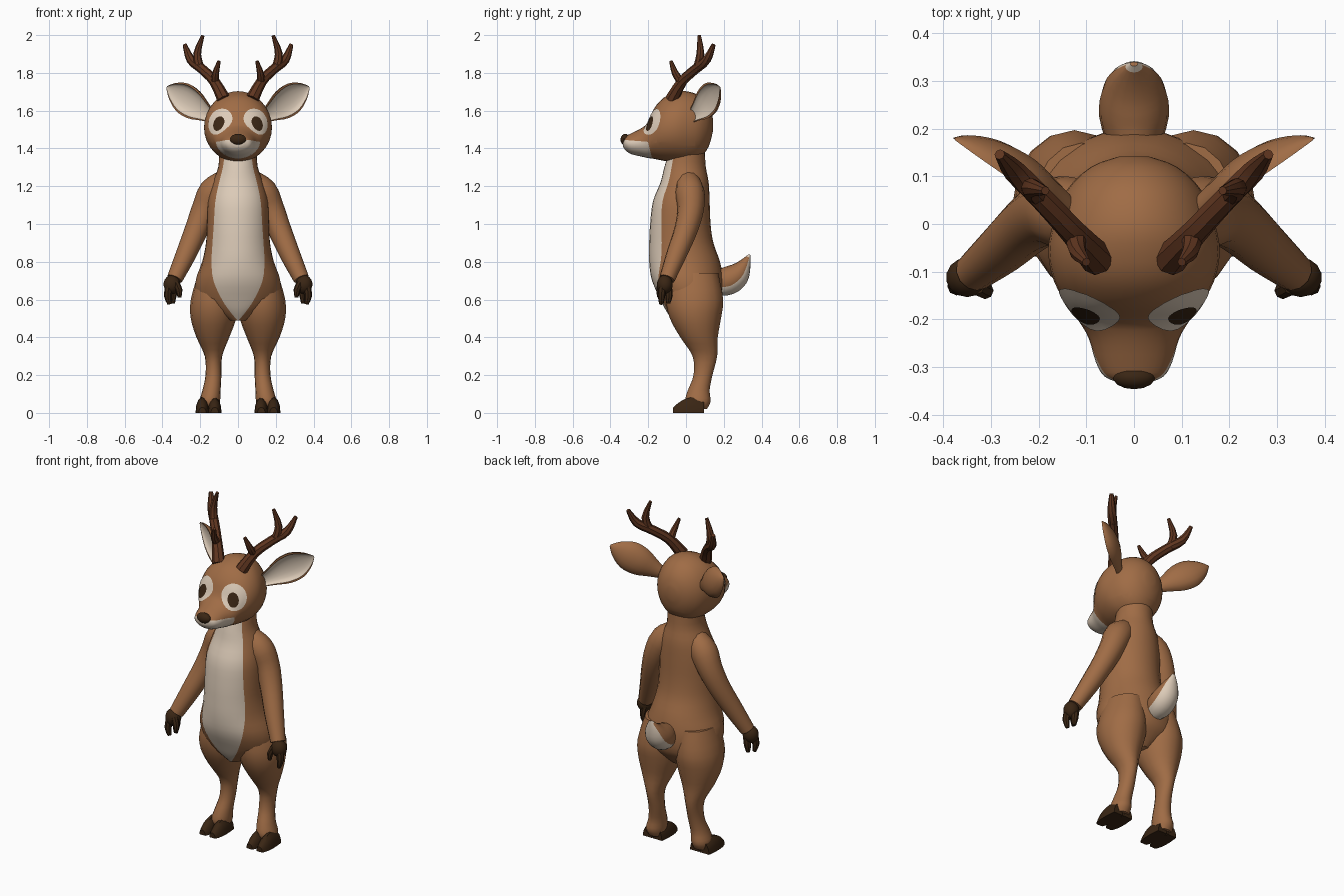
import bpy, bmesh
from math import sin, cos, pi, asin, radians
from mathutils import Vector
from mathutils.bvhtree import BVHTree

cube = bpy.data.objects.get("Cube")
if cube:
    bpy.data.objects.remove(cube, do_unlink=True)


def material(name, rgb):
    m = bpy.data.materials.new(name)
    m.use_nodes = True
    m.diffuse_color = (*rgb, 1)
    m.node_tree.nodes["Principled BSDF"].inputs["Base Color"].default_value = (*rgb, 1)
    return m


FUR = material("brown fur", (.35, .15, .06))
CREAM = material("cream fur", (.72, .6, .48))
ANTLER = material("antler brown", (.115, .036, .014))
DARK = material("dark hoof", (.042, .019, .007))


def make(name, bm, mats, mirror=False, angle=35, outward=True):
    if outward:
        bmesh.ops.recalc_face_normals(bm, faces=bm.faces)
    me = bpy.data.meshes.new(name)
    bm.to_mesh(me)
    bm.free()
    for m in mats:
        me.materials.append(m)
    me.shade_smooth()
    me.set_sharp_from_angle(angle=radians(angle))
    ob = bpy.data.objects.new(name, me)
    bpy.context.collection.objects.link(ob)
    if mirror:
        ob.modifiers.new("mirror", 'MIRROR').use_mirror_merge = False
    return ob


def smooth(rows, k=3):
    """Catmull-Rom interpolation of rows of numbers."""
    out = []
    for i in range(len(rows) - 1):
        a, b, c, d = rows[max(i - 1, 0)], rows[i], rows[i + 1], rows[min(i + 2, len(rows) - 1)]
        for s in range(k):
            t = s / k
            out.append([q + .5 * t * (r - p + t * (2 * p - 5 * q + 4 * r - w + t * (3 * (q - r) + w - p)))
                        for p, q, r, w in zip(a, b, c, d)])
    return out + [list(rows[-1])]


def loft(rings, rule=None, bm=None):
    """Skin closed rings of points and cap both ends."""
    bm = bm or bmesh.new()
    vs = [[bm.verts.new(p) for p in r] for r in rings]
    n = len(vs[0])
    for i in range(len(vs) - 1):
        for j in range(n):
            k = (j + 1) % n
            f = bm.faces.new((vs[i][j], vs[i][k], vs[i + 1][k], vs[i + 1][j]))
            f.material_index = rule(i, j) if rule else 0
    bm.faces.new(vs[0])
    bm.faces.new(vs[-1])
    return bm


def tube(rows, ref=(0, 1, 0), n=12, rule=None, bm=None, k=3):
    """Rows are x, y, z, radius and an optional second radius."""
    rows = smooth(rows, k)
    pts = [Vector(r[:3]) for r in rows]
    rings = []
    for i, r in enumerate(rows):
        t = (pts[min(i + 1, len(pts) - 1)] - pts[max(i - 1, 0)]).normalized()
        u = t.cross(Vector(ref)).normalized()
        v = u.cross(t)
        rings.append([pts[i] + u * r[3] * cos(2 * pi * j / n) + v * r[-1] * sin(2 * pi * j / n)
                      for j in range(n)])
    return loft(rings, rule, bm)


def ball(bm, centre, size):
    vs = bmesh.ops.create_uvsphere(bm, u_segments=14, v_segments=9, radius=1)["verts"]
    for v in vs:
        v.co = Vector(centre) + Vector(a * b for a, b in zip(v.co, size))


# torso: z, half width, front y, back y, half width of belly patch
TORSO = [(1.38, .10, -.09, .10, .07), (1.3, .105, -.115, .105, .08), (1.22, .135, -.135, .12, .1),
         (1.12, .16, -.175, .125, .12), (1.0, .165, -.19, .13, .128), (.9, .17, -.195, .145, .135),
         (.8, .19, -.195, .18, .14), (.7, .225, -.18, .198, .13), (.6, .22, -.135, .19, .085),
         (.54, .15, -.105, .15, .045), (.49, .05, -.07, .1, .004)]
rings = []
for z, a, yf, yb, w in smooth(TORSO):
    edge = asin(min(w / a, .95))
    angles = [-edge + 2 * edge * j / 8 for j in range(8)]
    angles += [edge + (2 * pi - 2 * edge) * j / 18 for j in range(18)]
    rings.append([(a * sin(t), (yf + yb) / 2 - (yb - yf) / 2 * cos(t), z) for t in angles])
make("torso", loft(rings, lambda i, j: int(j < 8)), [FUR, CREAM])

# legs: z, centre x, radius x, front y, back y
LEG = [(.74, .11, .1, -.09, .17), (.6, .125, .125, -.105, .197), (.5, .13, .12, -.085, .185),
       (.4, .133, .087, -.03, .168), (.3, .13, .046, .035, .165), (.2, .13, .042, .04, .14),
       (.12, .14, .048, .01, .125), (.06, .15, .055, -.005, .13), (.02, .15, .045, .02, .11)]
rings = [[(cx + rx * cos(pi * j / 8), (yf + yb) / 2 + (yb - yf) / 2 * sin(pi * j / 8), z)
          for j in range(16)] for z, cx, rx, yf, yb in smooth(LEG)]
make("legs", loft(rings), [FUR], True)

# cloven hooves: y, radius x, height
bm = bmesh.new()
for cx in (.123, .189):
    toe = smooth([(-.068, .02, .03), (-.03, .033, .062), (.03, .036, .085), (.095, .03, .06)], 2)
    loft([[(cx + rx * cos(pi * j / 7), y, max(0, h * sin(pi * j / 7))) for j in range(8)]
          for y, rx, h in toe], bm=bm)
make("hooves", bm, [DARK], True)

# arms and hands
make("arms", tube([(.07, .01, 1.23, .06), (.13, .02, 1.17, .078), (.175, .025, 1.08, .07),
                   (.22, 0, .97, .062), (.275, -.05, .84, .054), (.335, -.1, .71, .042)]),
     [FUR], True)
bm = bmesh.new()
ball(bm, (.35, -.112, .68), (.045, .042, .05))
for finger in ([(.335, -.095, .67, .02), (.345, -.09, .62, .02), (.345, -.095, .58, .011)],
               [(.365, -.125, .67, .021), (.372, -.13, .62, .02), (.362, -.13, .575, .011)],
               [(.33, -.13, .69, .019), (.312, -.14, .65, .018), (.31, -.142, .612, .01)]):
    tube(finger, n=8, bm=bm, k=2)
make("hands", bm, [DARK], True)

# head: y, half width, bottom z, top z
HEAD = [(.142, .03, 1.49, 1.56), (.12, .09, 1.41, 1.625), (.07, .142, 1.345, 1.68),
        (0, .17, 1.325, 1.703), (-.06, .18, 1.328, 1.695), (-.12, .168, 1.335, 1.667),
        (-.17, .14, 1.345, 1.61), (-.205, .115, 1.35, 1.535), (-.24, .095, 1.358, 1.505),
        (-.29, .08, 1.37, 1.48), (-.32, .062, 1.39, 1.465), (-.333, .03, 1.41, 1.45)]
bm = loft([[(w * sin(pi * j / 16), y, (lo + hi) / 2 + (hi - lo) / 2 * cos(pi * j / 16))
            for j in range(32)] for y, w, lo, hi in smooth(HEAD)])
# cream muzzle, cut along two planes
for co, no in (((0, -.2, 1.43), (0, 1, .25)), ((0, -.2, 1.435), (0, .08, 1))):
    bmesh.ops.bisect_plane(bm, geom=bm.verts[:] + bm.edges[:] + bm.faces[:], plane_co=co, plane_no=no)
for f in bm.faces:
    d = f.calc_center_median() - Vector((0, -.2, 1.43))
    f.material_index = int(d.y + .25 * d.z < 0 and d.z - .005 + .08 * d.y < 0)
head = make("head", bm, [FUR, CREAM])
tree = BVHTree.FromPolygons([v.co for v in head.data.vertices],
                            [p.vertices[:] for p in head.data.polygons])


def plate(name, centre, rx, rz, lift, mat):
    """Thin oval laid on the head surface."""
    n = Vector((.65, -.75, .1)).normalized()
    a = Vector((.75, .65, 0)).normalized()
    b = n.cross(a)
    b = b if b.z > 0 else -b
    bm = bmesh.new()

    def drop(r, t):
        start = Vector(centre) + a * rx * r * cos(t) + b * rz * r * sin(t) + n * .3
        hit, normal, _, _ = tree.ray_cast(start, -n)
        return bm.verts.new((hit if hit else start - n * .3) + n * lift)

    mid = drop(0, 0)
    last = None
    for r in (.25, .5, .75, 1):
        row = [drop(r, pi * j / 12) for j in range(24)]
        for j in range(24):
            k = (j + 1) % 24
            f = bm.faces.new((last[j], row[j], row[k], last[k]) if last else (mid, row[j], row[k]))
            f.normal_update()
            if f.normal.dot(n) < 0:
                f.normal_flip()
        last = row
    make(name, bm, [mat], True, 60, False)


plate("eye_patches", (.102, -.18, 1.542), .068, .072, .004, CREAM)
plate("eyes", (.094, -.182, 1.53), .03, .04, .008, DARK)

# nose
bm = bmesh.new()
ball(bm, (0, -.322, 1.447), (.045, .025, .03))
make("nose", bm, [DARK])

# ears: cupped shell, position along axis, half width, depth
base, tip = Vector((.145, .03, 1.57)), Vector((.378, .178, 1.725))
axis = (tip - base).normalized()
face = Vector((.67, -.74, 0))
face = (face - axis * face.dot(axis)).normalized()
side = face.cross(axis)
rings = []
for t, w, d in smooth([(0, .035, .03), (.15, .052, .04), (.4, .082, .055), (.65, .084, .05),
                       (.87, .048, .028), (1, .005, .004)]):
    c = base.lerp(tip, t)
    outer = [c + side * w * cos(pi * j / 8) - face * d * sin(pi * j / 8) for j in range(9)]
    inner = [c + side * w * .87 * cos(pi * j / 8) - face * d * .55 * sin(pi * j / 8) for j in range(8, -1, -1)]
    rings.append(outer + inner)
make("ears", loft(rings, lambda i, j: int(9 <= j < 17)), [FUR, CREAM], True)

# antlers: main beam and two tines
bm = bmesh.new()
for beam in ([(.075, -.075, 1.66, .036), (.125, -.02, 1.755, .028), (.19, .05, 1.82, .026),
              (.25, .11, 1.87, .024), (.282, .146, 1.95, .011)],
             [(.2, .06, 1.82, .024), (.216, .076, 1.9, .021), (.186, .07, 1.998, .009)],
             [(.122, -.025, 1.75, .022), (.118, -.058, 1.8, .018), (.1, -.08, 1.862, .009)]):
    tube(beam, n=8, bm=bm)
make("antlers", bm, [ANTLER], True)

# tail: upturned leaf, cream beneath
make("tail", tube([(0, .16, .69, .07, .055), (0, .225, .7, .075, .073), (0, .275, .735, .065, .068),
                   (0, .31, .785, .035, .045), (0, .336, .838, .005, .008)], ref=(1, 0, 0), n=16,
                  rule=lambda i, j: int(cos(2 * pi * (j + .5) / 16) > .3 or i > 10)),
     [FUR, CREAM])
